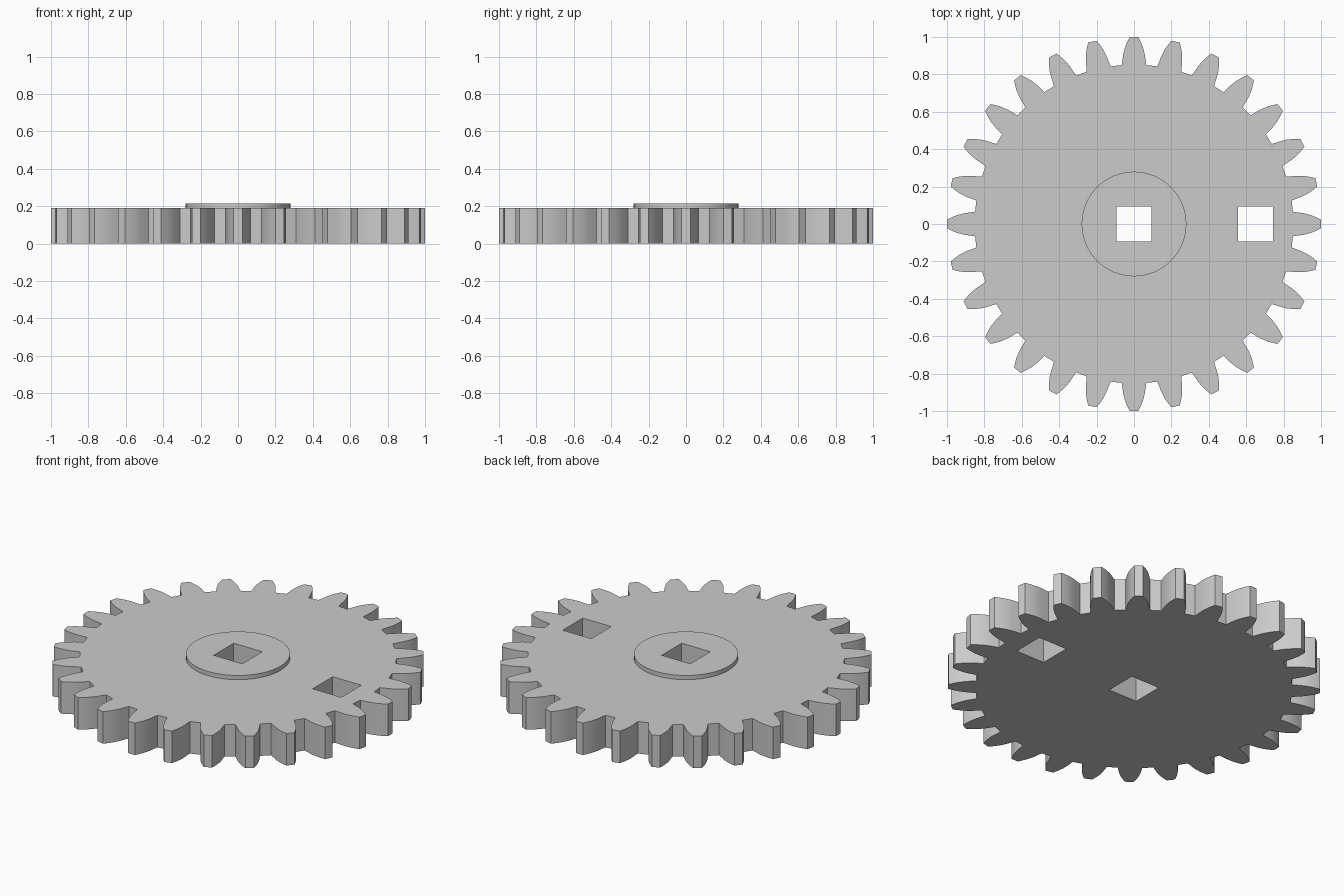
import bpy, bmesh, math

cube = bpy.data.objects.get("Cube")
if cube:
    bpy.data.objects.remove(cube, do_unlink=True)

TEETH = 28
THICKNESS = 0.19
HUB_TOP = 0.215
HUB_RADIUS = 0.28
HOLE_HALF = 0.094

grey = bpy.data.materials.new("plain_grey")
grey.use_nodes = True
grey.diffuse_color = (0.6, 0.6, 0.6, 1)
grey.node_tree.nodes["Principled BSDF"].inputs["Base Color"].default_value = (0.6, 0.6, 0.6, 1)


def square(cx, half):
    return [(cx + sx * half, sy * half) for sx, sy in ((-1, -1), (1, -1), (1, 1), (-1, 1))]


def circle(radius, count):
    return [(radius * math.cos(math.tau * i / count), radius * math.sin(math.tau * i / count))
            for i in range(count)]


def gear_outline():
    # One tooth flank as (radius, half width), mirrored and repeated around
    flank = [(0.852, 0.066), (0.875, 0.062), (0.905, 0.058), (0.935, 0.051),
             (0.96, 0.042), (0.98, 0.033), (0.9997, 0.023)]
    tooth = [(r, -w) for r, w in flank] + [(1.0, 0)] + [(r, w) for r, w in reversed(flank)]
    points = []
    for i in range(TEETH):
        a = math.tau * i / TEETH
        c, s = math.cos(a), math.sin(a)
        for r, w in tooth:
            x = math.sqrt(r * r - w * w)
            points.append((x * c - w * s, x * s + w * c))
    return points


def extruded_part(name, loops, bottom, top):
    """Fill the outer loop minus the hole loops, then extrude upward."""
    bm = bmesh.new()
    edges = []
    for loop in loops:
        verts = [bm.verts.new((x, y, bottom)) for x, y in loop]
        edges += [bm.edges.new((v, verts[i - 1])) for i, v in enumerate(verts)]
    bmesh.ops.triangle_fill(bm, edges=edges, use_beauty=True, normal=(0, 0, 1))
    result = bmesh.ops.extrude_face_region(bm, geom=bm.faces[:])
    raised = [g for g in result["geom"] if isinstance(g, bmesh.types.BMVert)]
    bmesh.ops.translate(bm, verts=raised, vec=(0, 0, top - bottom))
    bmesh.ops.recalc_face_normals(bm, faces=bm.faces[:])
    mesh = bpy.data.meshes.new(name)
    bm.to_mesh(mesh)
    bm.free()
    mesh.materials.append(grey)
    obj = bpy.data.objects.new(name, mesh)
    bpy.context.collection.objects.link(obj)
    bpy.ops.object.select_all(action='DESELECT')
    obj.select_set(True)
    bpy.context.view_layer.objects.active = obj
    bpy.ops.object.shade_smooth_by_angle(angle=math.radians(25))
    return obj


# Toothed plate with the axle hole and the offset hole
axle_hole = square(0, HOLE_HALF)
crank_hole = square(0.65, HOLE_HALF)
extruded_part("gear_plate", [gear_outline(), axle_hole, crank_hole], 0, THICKNESS)

# Raised hub around the axle hole
extruded_part("hub_ring", [circle(HUB_RADIUS, 64), axle_hole], THICKNESS, HUB_TOP)
